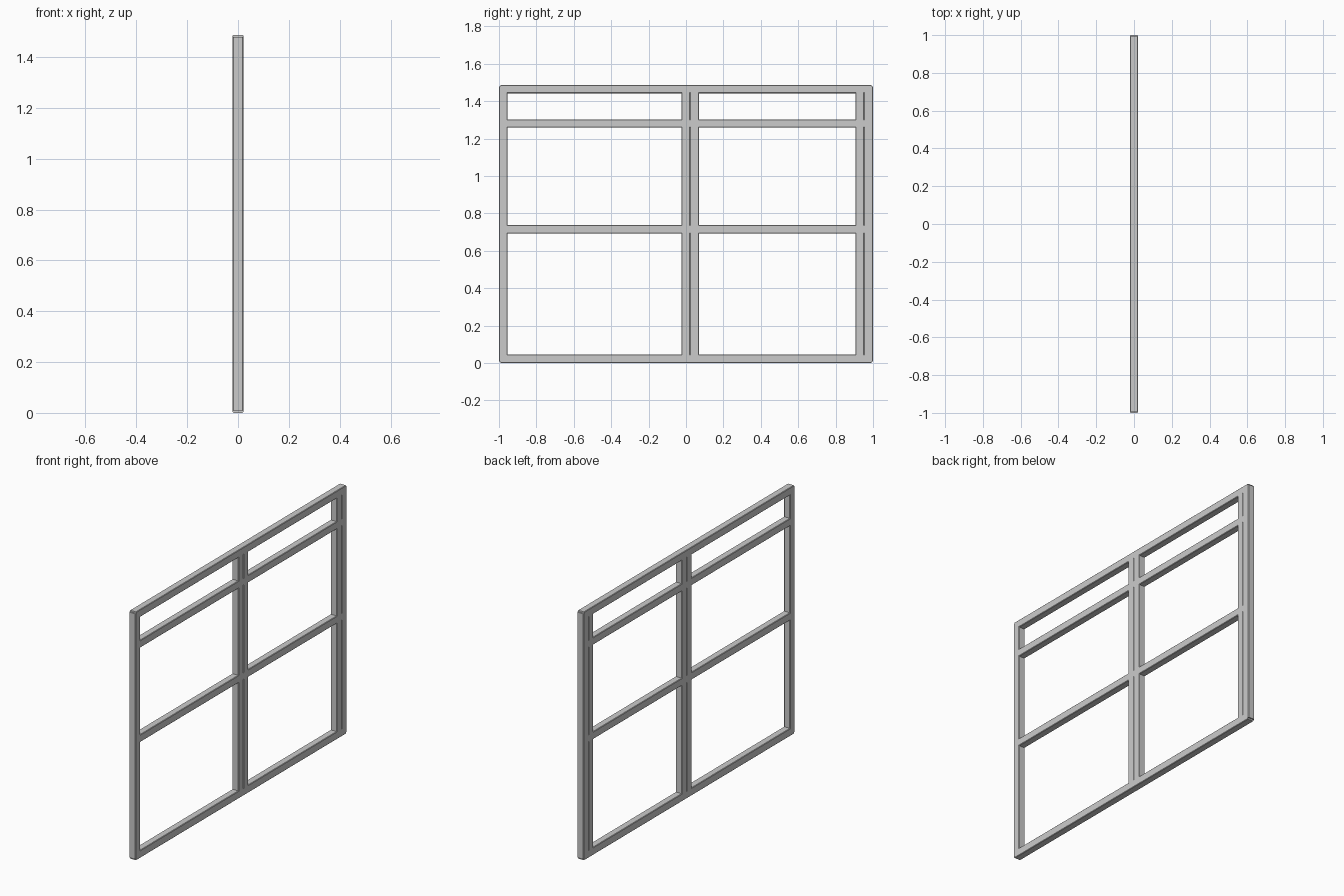
import bpy, bmesh

if "Cube" in bpy.data.objects:
    bpy.data.objects.remove(bpy.data.objects["Cube"])

DEPTH = 0.042
CHAMFER = 0.003


def bar(name, y0, y1, z0, z1):
    """Square bar with four slightly chamfered long edges."""
    bm = bmesh.new()
    bmesh.ops.create_cube(bm, size=1)
    for v in bm.verts:
        v.co.x *= DEPTH
        v.co.y = (y0 + y1) / 2 + v.co.y * (y1 - y0)
        v.co.z = (z0 + z1) / 2 + v.co.z * (z1 - z0)
    axis = 1 if (y1 - y0) > (z1 - z0) else 2
    long_edges = [e for e in bm.edges
                  if abs(e.verts[0].co[axis] - e.verts[1].co[axis]) > 0.1]
    bmesh.ops.bevel(bm, geom=long_edges, offset=CHAMFER, segments=1,
                    profile=0.5, affect='EDGES')
    mesh = bpy.data.meshes.new(name)
    bm.to_mesh(mesh)
    bm.free()
    obj = bpy.data.objects.new(name, mesh)
    bpy.context.collection.objects.link(obj)
    return obj


# Upright posts: single at one end, doubled in the middle and at the other end
posts = {
    "end_post": (-1.0, -0.955),
    "middle_post_a": (-0.025, 0.022),
    "middle_post_b": (0.022, 0.069),
    "far_inner_post": (0.905, 0.951),
    "far_outer_post": (0.951, 1.0),
}
for name, (y0, y1) in posts.items():
    bar(name, y0, y1, 0.009, 1.478)

# Horizontal rails running the full length
rails = {
    "bottom_rail": (0.0, 0.046),
    "middle_rail": (0.693, 0.738),
    "upper_rail": (1.258, 1.303),
    "top_rail": (1.442, 1.487),
}
for name, (z0, z1) in rails.items():
    bar(name, -0.992, 0.992, z0, z1)
